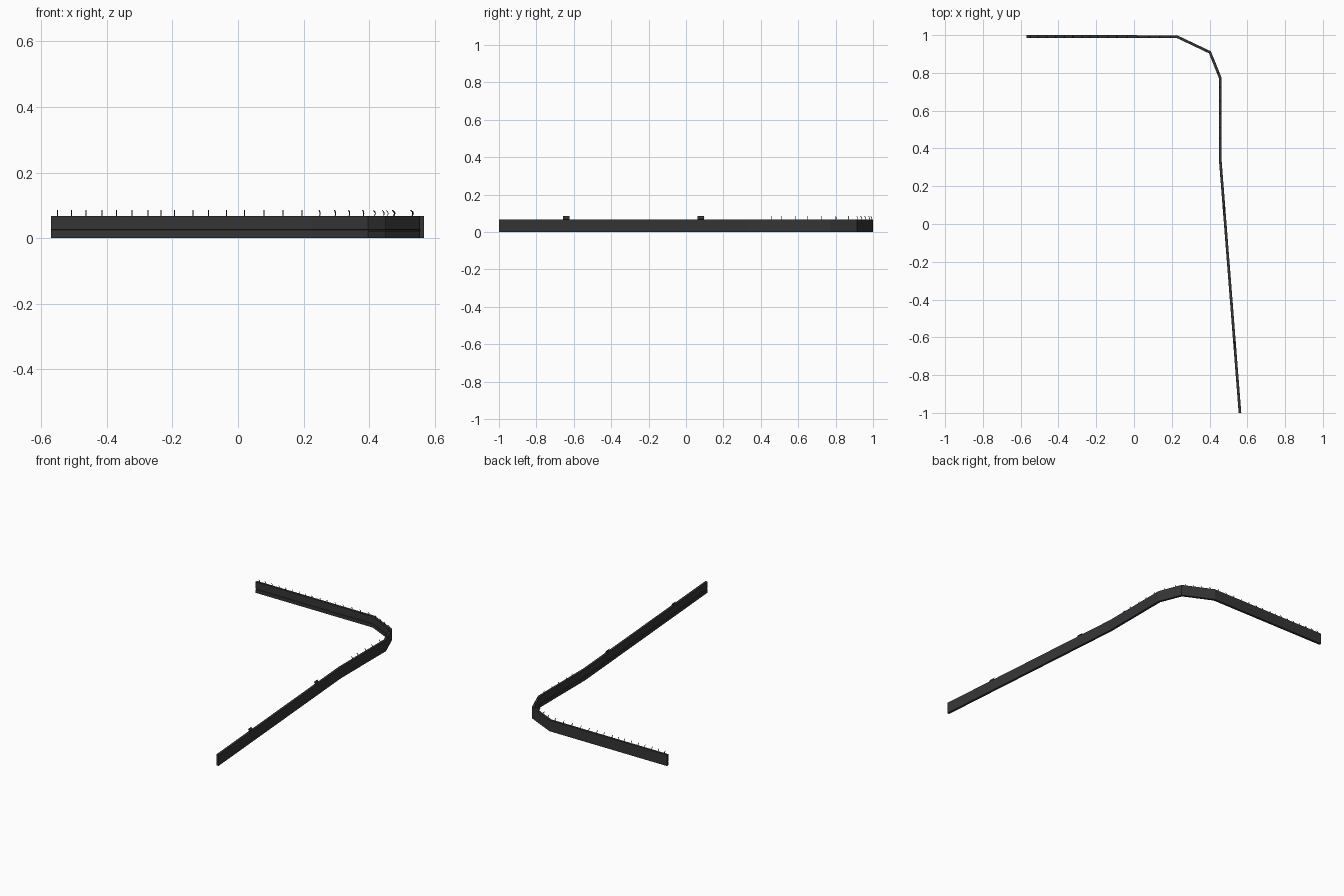
import bpy, bmesh
from mathutils import Vector

if "Cube" in bpy.data.objects:
    bpy.data.objects.remove(bpy.data.objects["Cube"])

# Wall centre line, from the back left end round the bend to the front end
PATH = [Vector(p) for p in [(-0.57, 0.993), (0.227, 0.992), (0.402, 0.909),
                            (0.457, 0.772), (0.457, 0.335), (0.561, -1.0)]]
dark = bpy.data.materials.new("dark_metal")
dark.diffuse_color = (0.035, 0.035, 0.037, 1)
dark.use_nodes = True
dark.node_tree.nodes["Principled BSDF"].inputs["Base Color"].default_value = dark.diffuse_color


def inward(a, b):
    d = (b - a).normalized()
    return Vector((d.y, -d.x))          # right of travel = inside of the bend


def miter(i):
    ns = [inward(PATH[j], PATH[j + 1]) for j in (i - 1, i) if 0 <= j < len(PATH) - 1]
    m = sum(ns, Vector((0, 0))).normalized()
    return m / m.dot(ns[0])


def finish(bm, name):
    bmesh.ops.recalc_face_normals(bm, faces=bm.faces)
    me = bpy.data.meshes.new(name)
    bm.to_mesh(me)
    bm.free()
    me.materials.append(dark)
    ob = bpy.data.objects.new(name, me)
    bpy.context.collection.objects.link(ob)


def sweep(name, profile):
    """Sweep a closed (inward offset, z) profile along the wall path."""
    bm = bmesh.new()
    rings = [[bm.verts.new((*(p + miter(i) * u), z)) for u, z in profile]
             for i, p in enumerate(PATH)]
    n = len(profile)
    for r, s in zip(rings, rings[1:]):
        for k in range(n):
            bm.faces.new((r[k], r[(k + 1) % n], s[(k + 1) % n], s[k]))
    bm.faces.new(rings[0])
    bm.faces.new(rings[-1])
    finish(bm, name)


# Wall with a narrow groove along its inner face
sweep("wall", [(-0.007, 0), (-0.007, 0.068), (0.007, 0.068), (0.007, 0.026),
               (0.004, 0.025), (0.004, 0.022), (0.007, 0.021), (0.007, 0)])

# Hooked clips on the wall top, curling inward
HOOK = [(-0.003, 0.066), (0.001, 0.071), (0.002, 0.076), (0.000, 0.081), (-0.005, 0.085)]


def clip(bm, pos, n, width):
    t = Vector((-n.y, n.x)) * width / 2
    prof = [(-u, z) for u, z in HOOK] + [(-u + 0.002, z - 0.001) for u, z in reversed(HOOK)]
    ends = [[bm.verts.new((*(pos + n * u + t * s), z)) for u, z in prof] for s in (-1, 1)]
    m = len(HOOK)
    k = len(prof)
    for i in range(k):
        bm.faces.new((ends[0][i], ends[0][(i + 1) % k], ends[1][(i + 1) % k], ends[1][i]))
    for e in ends:
        for i in range(m - 1):
            bm.faces.new((e[i], e[i + 1], e[k - 2 - i], e[k - 1 - i]))


def place(bm, seg, f, width):
    a, b = PATH[seg], PATH[seg + 1]
    clip(bm, a.lerp(b, f), inward(a, b), width)


bm = bmesh.new()
for x in (-.55, -.508, -.463, -.415, -.37, -.323, -.275, -.235, -.193,
          -.137, -.09, -.035, .02, .08, .137, .195):
    place(bm, 0, (x + 0.57) / 0.797, 0.003)
for x in (.25, .297, .34, .383):
    place(bm, 1, (x - 0.227) / 0.175, 0.003)
for x in (.418, .445):
    place(bm, 2, (x - 0.402) / 0.055, 0.003)
for y in (.725, .65, .585, .51, .455):
    place(bm, 3, (0.772 - y) / 0.437, 0.003)
finish(bm, "small_clips")

bm = bmesh.new()
for y in (0.08, -0.64):
    place(bm, 4, (0.335 - y) / 1.335, 0.035)
finish(bm, "wide_clips")
